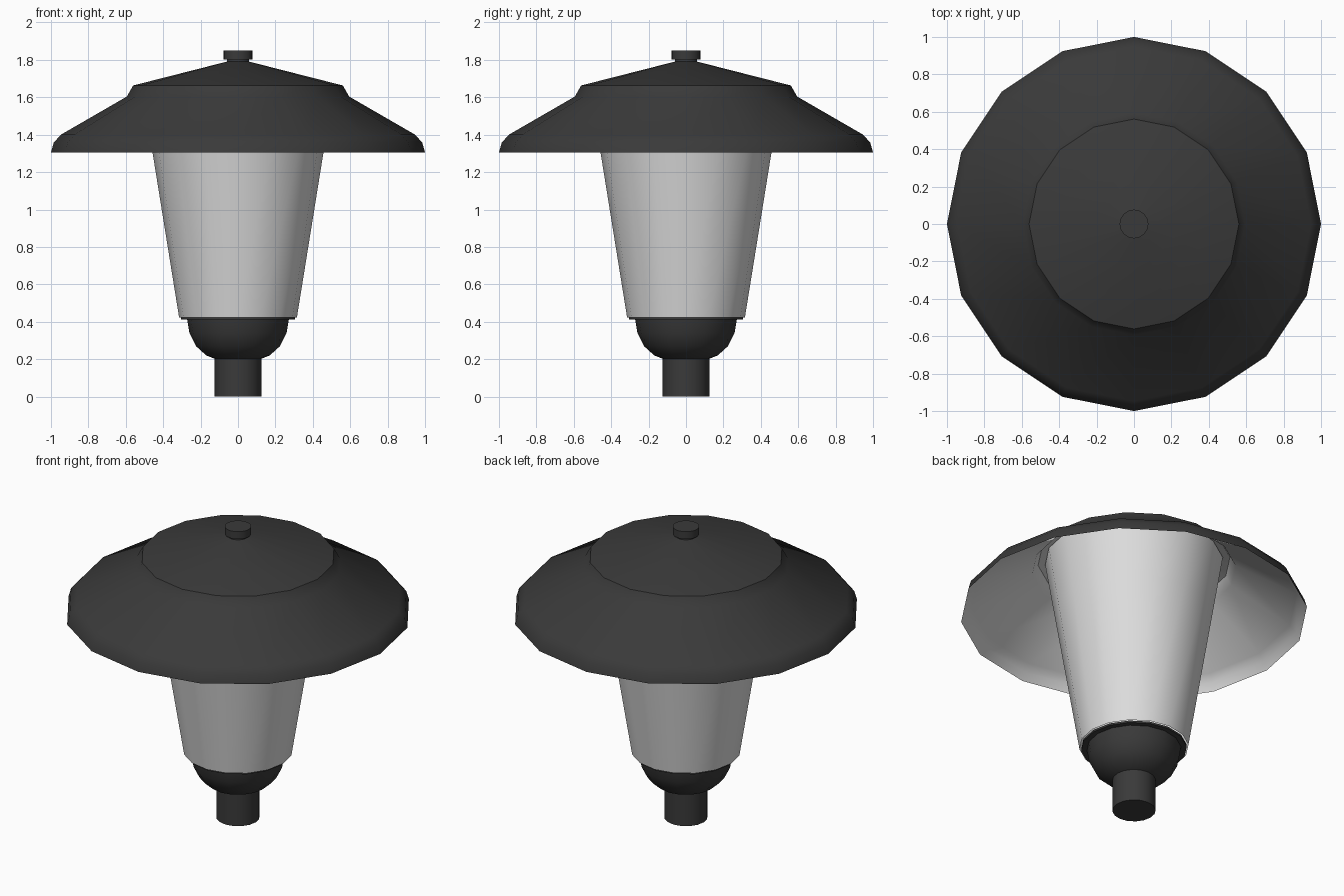
import bpy, bmesh, math

if "Cube" in bpy.data.objects:
    bpy.data.objects.remove(bpy.data.objects["Cube"])

SIDES = 16


def material(name, r, g, b, a=1.0):
    m = bpy.data.materials.new(name)
    m.diffuse_color = (r, g, b, a)
    m.use_nodes = True
    m.node_tree.nodes["Principled BSDF"].inputs["Base Color"].default_value = m.diffuse_color
    return m


dark = material("dark metal", 0.042, 0.042, 0.042)
white = material("white lining", 0.72, 0.72, 0.72)
glass = material("frosted glass", 0.72, 0.72, 0.72, 0.85)


def lathe(name, profile, mat, angle=35):
    """Spin a (radius, height) profile; upward order gives outward faces."""
    bm = bmesh.new()
    rings = []
    for r, z in profile:
        if r == 0:
            rings.append([bm.verts.new((0, 0, z))] * SIDES)
        else:
            rings.append([bm.verts.new((r * math.cos(2 * math.pi * k / SIDES),
                                        r * math.sin(2 * math.pi * k / SIDES), z))
                          for k in range(SIDES)])
    for low, high in zip(rings, rings[1:]):
        for k in range(SIDES):
            n = (k + 1) % SIDES
            corners = list(dict.fromkeys((low[k], low[n], high[n], high[k])))
            bm.faces.new(corners).smooth = True
    mesh = bpy.data.meshes.new(name)
    bm.to_mesh(mesh)
    bm.free()
    mesh.materials.append(mat)
    mesh.set_sharp_from_angle(angle=math.radians(angle))
    ob = bpy.data.objects.new(name, mesh)
    bpy.context.collection.objects.link(ob)
    return ob


# post socket and rounded bowl under the lantern
lathe("stem", [(0, 0), (0.125, 0), (0.125, 0.21)], dark)
lathe("bowl", [(0.12, 0.2), (0.17, 0.22), (0.225, 0.27), (0.26, 0.34),
               (0.272, 0.412)], dark)
lathe("bowl_rim", [(0.26, 0.412), (0.305, 0.412), (0.305, 0.424), (0, 0.424)], dark)

# tapered glass reaching up inside the shade
lathe("glass_body", [(0.315, 0.423), (0.457, 1.305), (0.514, 1.66)], glass)

# wide shade with rolled lip, and its pale underside
shade = [(1.0, 1.305), (0.985, 1.358), (0.947, 1.40), (0.594, 1.604), (0.561, 1.663)]
lathe("shade", shade, dark)
lining = [(r - 0.006, z - 0.004) for r, z in shade[1:]]
lathe("shade_lining", [(0.5, 1.672)] + lining[::-1] + [(1.0, 1.305)], white)

# shallow conical cap and top knob
lathe("cap", [(0.561, 1.663), (0.05, 1.793), (0, 1.793)], dark)
lathe("knob", [(0.06, 1.78), (0.06, 1.803), (0.077, 1.803), (0.077, 1.85),
               (0, 1.85)], dark)
